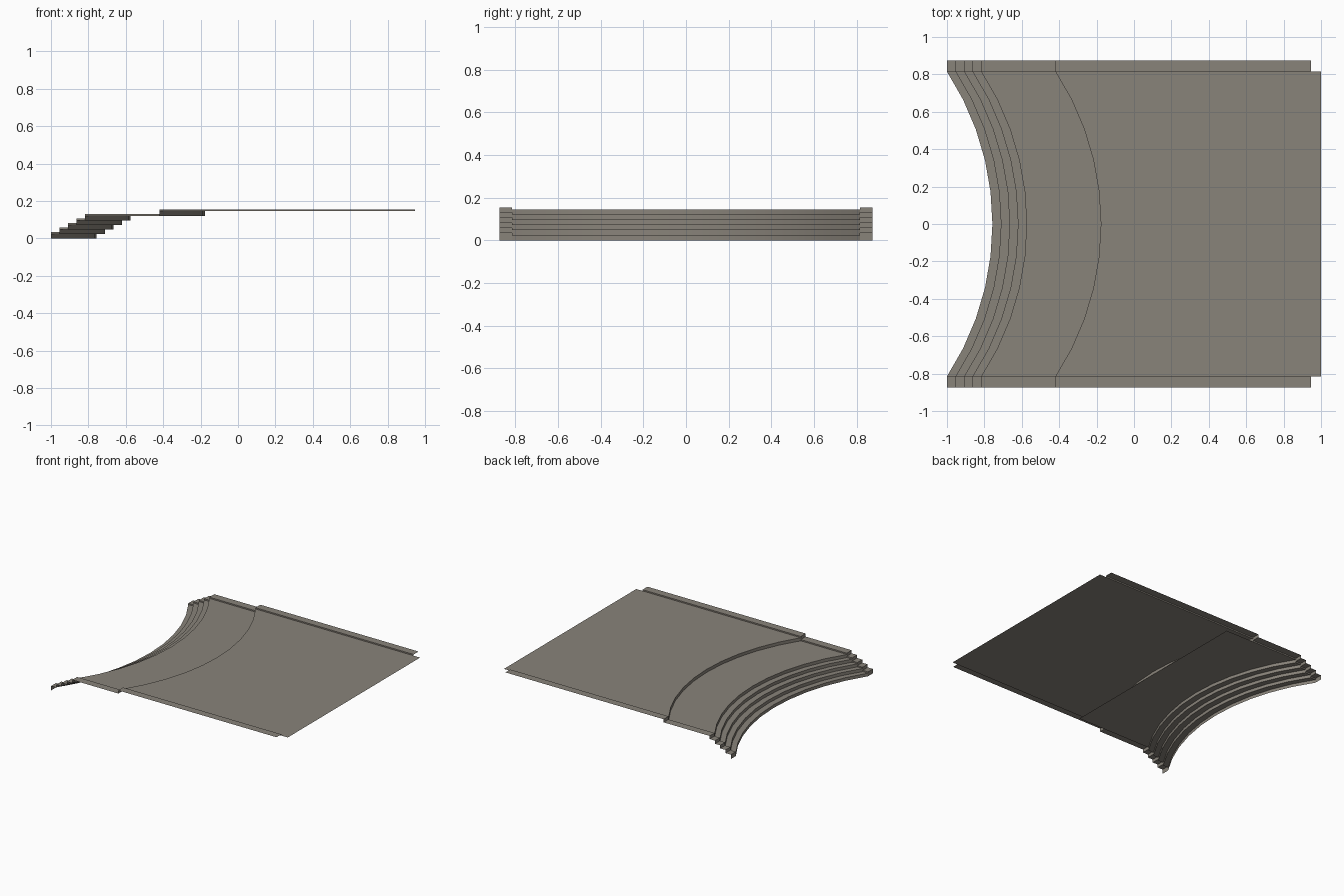
import bpy, bmesh, math

if "Cube" in bpy.data.objects:
    bpy.data.objects.remove(bpy.data.objects["Cube"])

W_IN, W_OUT = 0.815, 0.875          # inner and outer edge of the side curbs
RISE, LIP = 0.0242, 0.010           # step height, curb height above tread
SAG, SEG = 0.243, 10                # depth and sides of the curved step front
STEP_X = [-1.0, -0.954, -0.908, -0.863, -0.817, -0.42]
CURB_END, FLOOR_END = 0.945, 1.0

stone = bpy.data.materials.new("warm grey stone")
stone.diffuse_color = (0.25, 0.228, 0.195, 1)
stone.use_nodes = True
stone.node_tree.nodes["Principled BSDF"].inputs["Base Color"].default_value = stone.diffuse_color

R = (W_IN ** 2 + SAG ** 2) / (2 * SAG)
HALF = math.asin(W_IN / R)


def arc(x0, z):
    """Curved step front: ends at x0, bulging toward +x in the middle."""
    pts = []
    for i in range(SEG + 1):
        a = -HALF + 2 * HALF * i / SEG
        pts.append((x0 + SAG - R * (1 - math.cos(a)), R * math.sin(a), z))
    return pts


def straight(x, z):
    return [(x, p[1], z) for p in arc(0, 0)]


def strips(name, pairs):
    """One open sheet made of quads between pairs of point rows."""
    bm = bmesh.new()
    for a, b in pairs:
        va = [bm.verts.new(p) for p in a]
        vb = [bm.verts.new(p) for p in b]
        for i in range(len(va) - 1):
            bm.faces.new((va[i], vb[i], vb[i + 1], va[i + 1]))
    bmesh.ops.remove_doubles(bm, verts=bm.verts, dist=1e-5)
    me = bpy.data.meshes.new(name)
    bm.to_mesh(me)
    bm.free()
    me.materials.append(stone)
    ob = bpy.data.objects.new(name, me)
    bpy.context.collection.objects.link(ob)
    ob.select_set(True)
    bpy.context.view_layer.objects.active = ob
    bpy.ops.object.shade_smooth_by_angle(angle=math.radians(30))
    ob.select_set(False)
    return ob


n = len(STEP_X)
for i, x in enumerate(STEP_X):
    z0, z1 = i * RISE, (i + 1) * RISE
    # curved riser and its tread
    if i == n - 1:
        back = straight(FLOOR_END, z1)            # upper landing
    elif i == n - 2:
        back = straight(STEP_X[-1] + SAG, z1)     # lower landing runs under the upper
    else:
        back = arc(STEP_X[i + 1], z1)
    strips(f"step_{i + 1}", [(arc(x, z0), arc(x, z1)), (arc(x, z1), back)])

# side curbs: stepped end faces, tops and inner lips
for side, s in (("front", -1), ("back", 1)):
    pairs = []
    for i, x in enumerate(STEP_X):
        x2 = STEP_X[i + 1] if i < n - 1 else CURB_END
        tread = (i + 1) * RISE
        top = tread + LIP
        low = i * RISE + LIP if i else 0

        def row(px, pz):
            r = [(px, s * W_IN, pz), (px, s * W_OUT, pz)]
            return r if s > 0 else r[::-1]

        pairs.append((row(x, low), row(x, top)))
        pairs.append((row(x, top), row(x2, top)))
        lo = [(x, s * W_IN, tread), (x2, s * W_IN, tread)]
        hi = [(x, s * W_IN, top), (x2, s * W_IN, top)]
        pairs.append((lo, hi) if s < 0 else (hi, lo))
    strips(f"{side}_curb", pairs)
